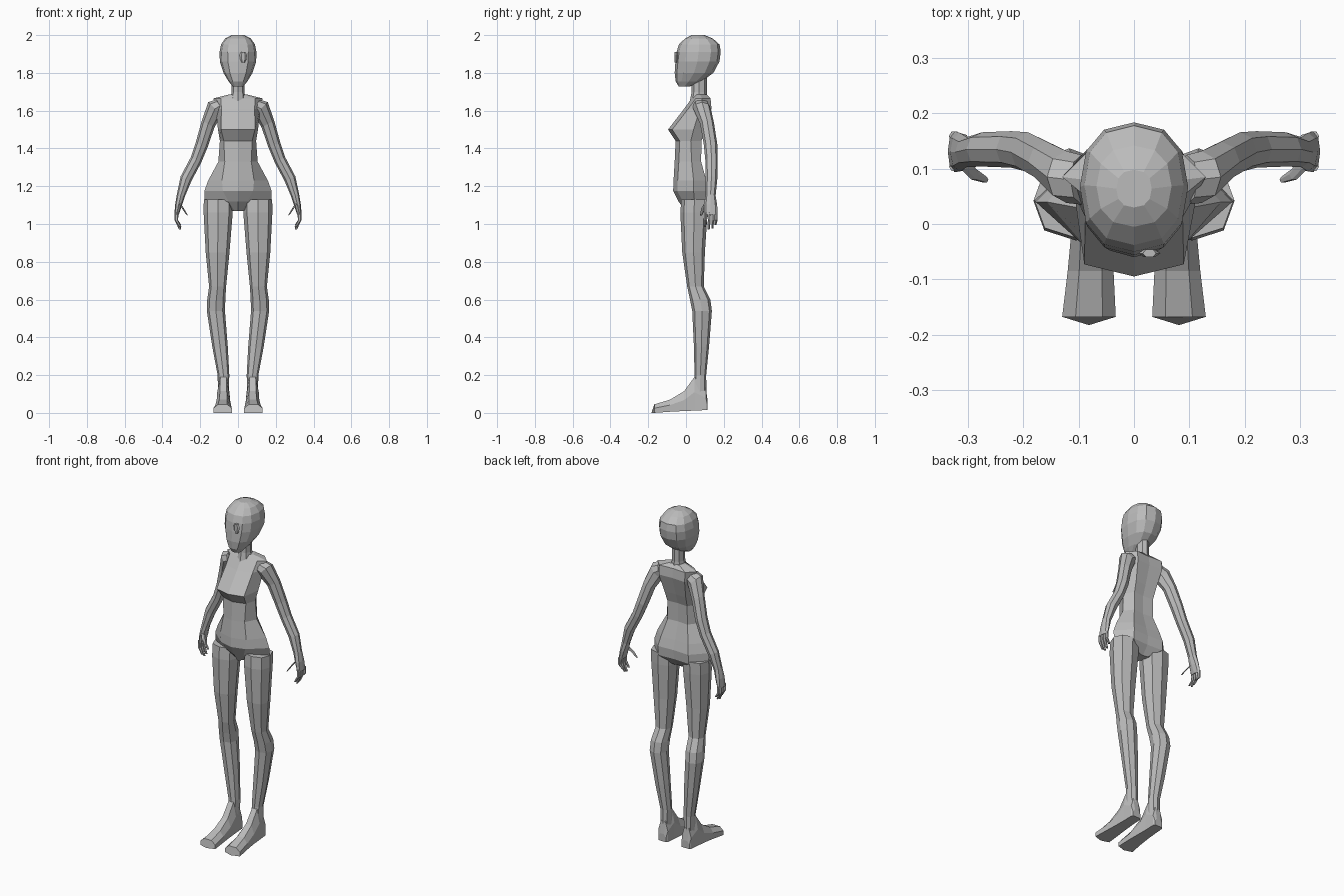
import bpy, bmesh, math
from mathutils import Vector, Matrix

grey = bpy.data.materials.new("plain grey")
grey.diffuse_color = (0.5, 0.5, 0.5, 1)


def loft(name, rings, mirror=False):
    """Skin a list of equal-length point rings, capped at both ends."""
    bm = bmesh.new()
    vs = [[bm.verts.new(p) for p in r] for r in rings]
    n = len(vs[0])
    for a, b in zip(vs, vs[1:]):
        for i in range(n):
            j = (i + 1) % n
            bm.faces.new((a[i], a[j], b[j], b[i]))
    bm.faces.new(vs[0])
    bm.faces.new(vs[-1])
    bmesh.ops.recalc_face_normals(bm, faces=bm.faces[:])
    me = bpy.data.meshes.new(name)
    bm.to_mesh(me)
    bm.free()
    me.materials.append(grey)
    ob = bpy.data.objects.new(name, me)
    bpy.context.collection.objects.link(ob)
    if mirror:
        ob.modifiers.new("mirror", 'MIRROR').use_mirror_merge = False
    return ob


def oval(cx, cy, cz, rx, ry, tilt=0, n=8, full=1.0):
    """Horizontal oval ring, tilted about y; full < 1 makes it squarer."""
    rot = Matrix.Rotation(math.radians(tilt), 3, 'Y')
    pts = []
    for i in range(n):
        a = 2 * math.pi * i / n
        c, s = math.cos(a), math.sin(a)
        p = Vector((math.copysign(abs(c) ** full, c) * rx,
                    math.copysign(abs(s) ** full, s) * ry, 0))
        pts.append(rot @ p + Vector((cx, cy, cz)))
    return pts


# Head: z, half width, front y, back y
head = [(1.728, .028, -.038, .02), (1.755, .05, -.055, .085), (1.80, .077, -.06, .145),
        (1.86, .096, -.056, .177), (1.91, .098, -.05, .184), (1.95, .09, -.038, .178),
        (1.982, .068, -.005, .142), (2.0, .032, .03, .098)]
loft("head", [oval(0, (f + b) / 2, z, w, (b - f) / 2, n=12, full=.85) for z, w, f, b in head])

# Small raised eye on one side of the face
loft("eye", [oval(.028, -.053, z, r, .008, n=6) for z, r in
             ((1.855, .008), (1.87, .016), (1.895, .02), (1.91, .012))])

# Neck
loft("neck", [oval(0, .068, 1.65, .042, .048), oval(0, .07, 1.70, .034, .04),
              oval(0, .07, 1.79, .033, .04)])


# Torso: z, side width, side y, front width, front y, back width, back y
def torso_ring(z, w, ys, wf, yf, wb, yb):
    half = [(wf, yf + .022), (w, ys), (wb, yb)]
    pts = [(0, yf)] + half + [(0, yb - .005)] + [(-x, y) for x, y in reversed(half)]
    return [(x, y, z) for x, y in pts]


torso = [(1.07, .035, .04, .02, -.005, .03, .08),
         (1.12, .178, .045, .05, -.04, .10, .118),
         (1.175, .178, .04, .08, -.068, .10, .122),
         (1.23, .158, .04, .085, -.066, .09, .108),
         (1.33, .104, .03, .07, -.06, .065, .08),
         (1.44, .096, .025, .075, -.055, .065, .082),
         (1.50, .106, .04, .09, -.095, .07, .102),
         (1.61, .118, .075, .088, -.01, .085, .135),
         (1.665, .13, .085, .09, .03, .085, .13),
         (1.685, .05, .075, .03, .035, .035, .11)]
loft("torso", [torso_ring(*r) for r in torso])

# Arms, shoulder to palm
arm = [(.095, .08, 1.625, .04, .045, -60), (.122, .085, 1.61, .05, .047, -45),
       (.158, .112, 1.53, .038, .037, -28), (.192, .13, 1.42, .034, .036, -24),
       (.222, .135, 1.34, .031, .033, -26), (.275, .135, 1.24, .031, .031, -24),
       (.303, .13, 1.15, .022, .027, -18), (.315, .13, 1.10, .018, .035, -10),
       (.325, .131, 1.05, .012, .037, 0)]
loft("arm", [oval(*r) for r in arm], True)

# Fingers and thumb
for k, (y, low) in enumerate(((.104, .985), (.123, .97), (.142, .975), (.159, .995))):
    loft("finger_%d" % (k + 1), [oval(.325, y, 1.06, .01, .0095, n=6),
                                 oval(.326, y, 1.02, .009, .009, n=6),
                                 oval(.306, y - .003, low, .006, .006, n=6)], True)
loft("thumb", [oval(.312, .115, 1.115, .013, .014, -40, 6),
               oval(.29, .09, 1.08, .011, .011, -35, 6),
               oval(.269, .08, 1.047, .006, .006, -25, 6)], True)

# Legs, hip to ankle
leg = [(.105, .045, 1.13, .076, .07), (.105, .042, 1.06, .077, .072),
       (.108, .04, .85, .063, .06), (.108, .05, .67, .045, .044),
       (.115, .075, .60, .048, .054), (.117, .085, .54, .048, .052),
       (.095, .082, .35, .041, .04), (.077, .076, .20, .031, .031),
       (.077, .072, .08, .028, .036)]
loft("leg", [oval(*r, full=.85) for r in leg], True)


# Feet: y, inner x, outer x, top z, bottom z
def foot_ring(y, a, b, top, bot):
    m, side = (a + b) / 2, bot + (top - bot) * .55
    tip = y - .015 if y < -.1 else y
    q = (b - a) * .25
    return [(a, y, bot), (m, tip, bot), (b, y, bot), (b, y, side),
            (m + q, y, top), (m - q, y, top), (a, y, side)]


foot = [(.115, .052, .102, .06, .016), (.105, .046, .108, .13, .015),
        (.045, .045, .11, .19, .012), (-.01, .042, .113, .115, .01),
        (-.085, .037, .12, .07, .006), (-.168, .033, .13, .045, 0)]
loft("foot", [foot_ring(*r) for r in foot], True)
